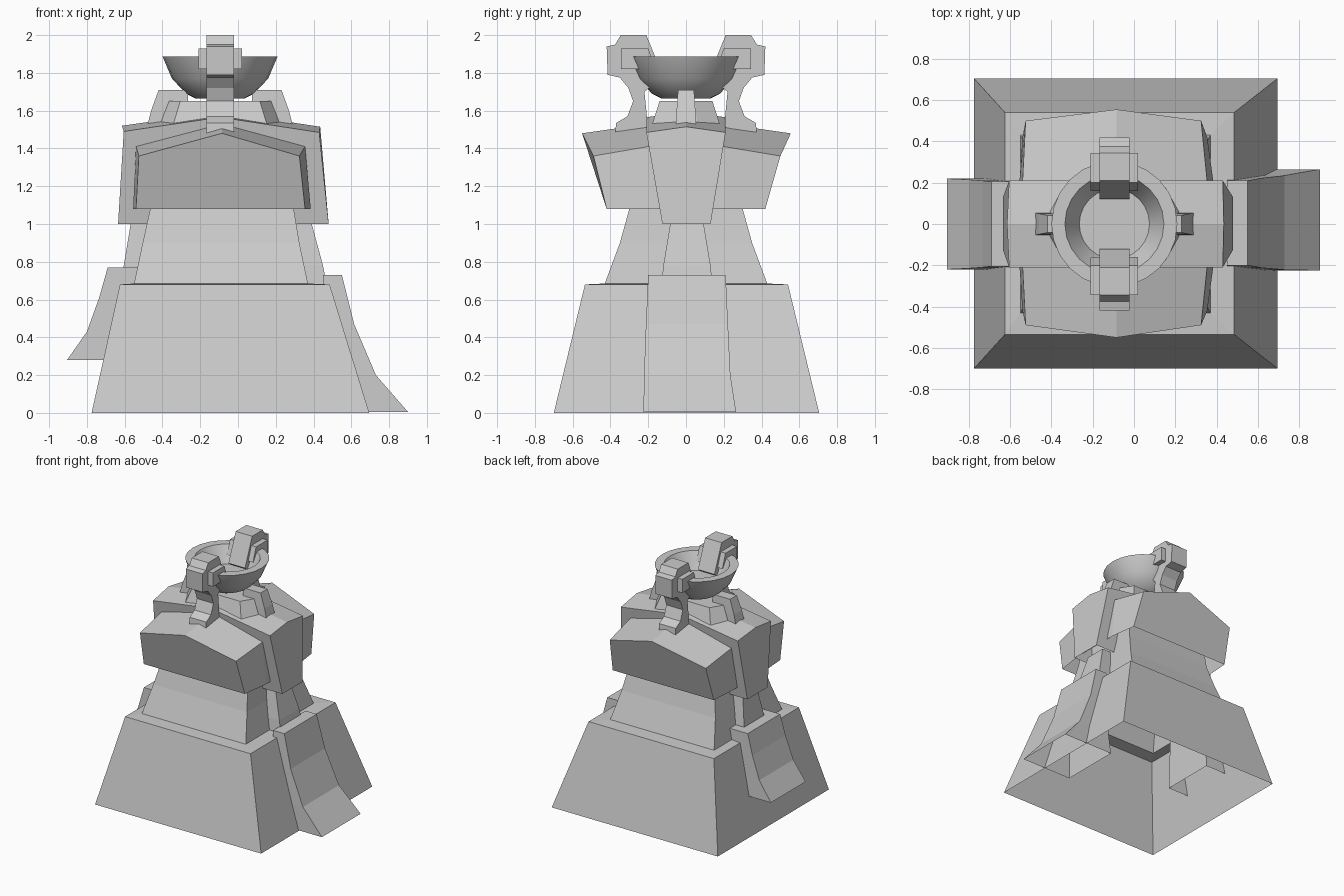
import bpy, bmesh, math

cube = bpy.data.objects.get("Cube")
if cube:
    bpy.data.objects.remove(cube)

stone = bpy.data.materials.new("grey stone")
stone.use_nodes = True
GREY = (0.6, 0.6, 0.6, 1)
stone.diffuse_color = GREY
stone.node_tree.nodes["Principled BSDF"].inputs["Base Color"].default_value = GREY
CX = -0.095  # centre line of the upper parts


def finish(name, bm):
    bmesh.ops.recalc_face_normals(bm, faces=bm.faces)
    mesh = bpy.data.meshes.new(name)
    bm.to_mesh(mesh)
    bm.free()
    mesh.materials.append(stone)
    obj = bpy.data.objects.new(name, mesh)
    bpy.context.collection.objects.link(obj)
    return obj


def loft(name, rings, bottom=False, top=True):
    """Skin a stack of equal closed rings, optionally capping the ends."""
    bm = bmesh.new()
    loops = [[bm.verts.new(p) for p in ring] for ring in rings]
    n = len(loops[0])
    for a, b in zip(loops, loops[1:]):
        for i in range(n):
            j = (i + 1) % n
            bm.faces.new((a[i], a[j], b[j], b[i]))
    if bottom:
        bm.faces.new(loops[0][::-1])
    if top:
        bm.faces.new(loops[-1])
    return finish(name, bm)


def rect(x0, x1, y0, y1, z):
    return [(x0, y0, z), (x1, y0, z), (x1, y1, z), (x0, y1, z)]


# Hollow sloped base with an open rim around the column
loft("base", [rect(-0.775, 0.695, -0.70, 0.705, 0),
              rect(-0.625, 0.485, -0.535, 0.54, 0.68),
              rect(-0.55, 0.37, -0.43, 0.43, 0.685)], top=False)

# Tapered column and the narrow rib running through it
loft("column", [rect(-0.55, 0.37, -0.43, 0.43, 0.685),
                rect(-0.505, 0.325, -0.35, 0.35, 0.90),
                rect(-0.465, 0.295, -0.30, 0.30, 1.08),
                rect(-0.45, 0.28, -0.28, 0.28, 1.25)])
loft("column_rib", [rect(-0.62, 0.47, -0.13, 0.14, 0.68),
                    rect(-0.605, 0.45, -0.12, 0.13, 0.78),
                    rect(-0.565, 0.385, -0.08, 0.09, 1.02)], top=False)

# Gabled shoulder block: flaring walls, ridge rising towards the middle
bm = bmesh.new()
sections = []
for y_low, y_eave, y_ridge, dx, dz in ((-0.42, -0.49, -0.55, 0, 0), (-0.2, -0.2, -0.2, 0.03, 0.05),
                                       (0.2, 0.2, 0.2, 0.03, 0.05), (0.42, 0.50, 0.555, 0, 0)):
    sections.append([bm.verts.new(p) for p in (
        (-0.54 - dx / 2, y_low, 1.08), (-0.525 - dx / 2, y_eave, 1.36 + dz),
        (CX + 0.01, y_ridge, 1.48 + dz), (0.325 + dx, y_eave, 1.36 + dz),
        (0.355 + dx, y_low, 1.08))])
for a, b in zip(sections, sections[1:]):
    for i in range(4):
        bm.faces.new((a[i], a[i + 1], b[i + 1], b[i]))
bm.faces.new(sections[0])
bm.faces.new(sections[-1])
finish("shoulder_block", bm)

# Raised cross band with peaked ends hanging over the sides
bm = bmesh.new()
sections = []
for x_low, x_eave, x_peak, z in ((-0.635, -0.605, -0.615, 1.49), (CX, CX, CX, 1.565),
                                 (0.48, 0.43, 0.435, 1.485)):
    sections.append([bm.verts.new(p) for p in (
        (x_low, -0.125, 1.0), (x_eave, -0.21, z), (x_peak, 0, z + 0.03),
        (x_eave, 0.21, z), (x_low, 0.13, 1.0))])
for a, b in zip(sections, sections[1:]):
    for i in range(4):
        bm.faces.new((a[i], a[i + 1], b[i + 1], b[i]))
bm.faces.new(sections[0])
bm.faces.new(sections[-1])
finish("cross_band", bm)


# Curved side buttresses, open underneath
def buttress(name, inner, steps):
    loft(name, [rect(min(inner, x), max(inner, x), y0, y1, z) for x, z, y0, y1 in steps])


buttress("left_buttress", 0.45, [(0.9, 0.005, -0.225, 0.265), (0.73, 0.2, -0.222, 0.235),
                                 (0.615, 0.47, -0.212, 0.222), (0.55, 0.73, -0.2, 0.21)])
buttress("right_buttress", -0.53, [(-0.905, 0.28, -0.22, 0.22), (-0.80, 0.43, -0.215, 0.215),
                                   (-0.735, 0.61, -0.21, 0.21), (-0.69, 0.77, -0.205, 0.205)])


# Pedestal under the bowl
def chamfered(rx, ry, z):
    corners = ((rx, 0.33 * ry), (0.78 * rx, ry))
    quarter = [(x, y) for x, y in corners]
    pts = quarter + [(-x, y) for x, y in quarter[::-1]]
    pts += [(-x, -y) for x, y in quarter] + [(x, -y) for x, y in quarter[::-1]]
    return [(CX + x, y, z) for x, y in pts]


loft("pedestal", [chamfered(0.325, 0.185, 1.51), chamfered(0.27, 0.14, 1.65)])

# Pedestal fins on both sides
for side, s in (("left", 1), ("right", -1)):
    loft(side + "_fin", [
        rect(*sorted((CX + s * 0.17, CX + s * outer)), -w, w, z)
        for outer, w, z in ((0.39, 0.055, 1.5), (0.365, 0.05, 1.6), (0.325, 0.042, 1.71))])


# Bowl with a thick rim
def circle(r, z, n=24):
    return [(CX + r * math.cos(math.tau * i / n), r * math.sin(math.tau * i / n), z)
            for i in range(n)]


profile = ((0.13, 1.665), (0.18, 1.69), (0.255, 1.77), (0.305, 1.888),
           (0.24, 1.888), (0.17, 1.76))
bowl = loft("bowl", [circle(r, z) for r, z in profile], bottom=True)
bpy.context.view_layer.objects.active = bowl
bowl.select_set(True)
bpy.ops.object.shade_smooth_by_angle(angle=math.radians(25))

# Clasping arms at front and back, each with a wider boss
arm = ((0.21, 2.0), (0.345, 2.0), (0.375, 1.95), (0.42, 1.94), (0.415, 1.79),
       (0.35, 1.775), (0.305, 1.72), (0.28, 1.65), (0.31, 1.57), (0.37, 1.535),
       (0.375, 1.48), (0.2, 1.49), (0.21, 1.6), (0.22, 1.7), (0.12, 1.78))
boss = ((0.2, 1.93), (0.345, 1.93), (0.345, 1.82), (0.16, 1.82))
for side, s in (("front", -1), ("back", 1)):
    for part, outline, half in (("arm", arm, 0.073), ("boss", boss, 0.115)):
        loft(side + "_" + part, [[(CX + dx, s * y, z) for y, z in outline]
                                 for dx in (-half, half)], bottom=True)
